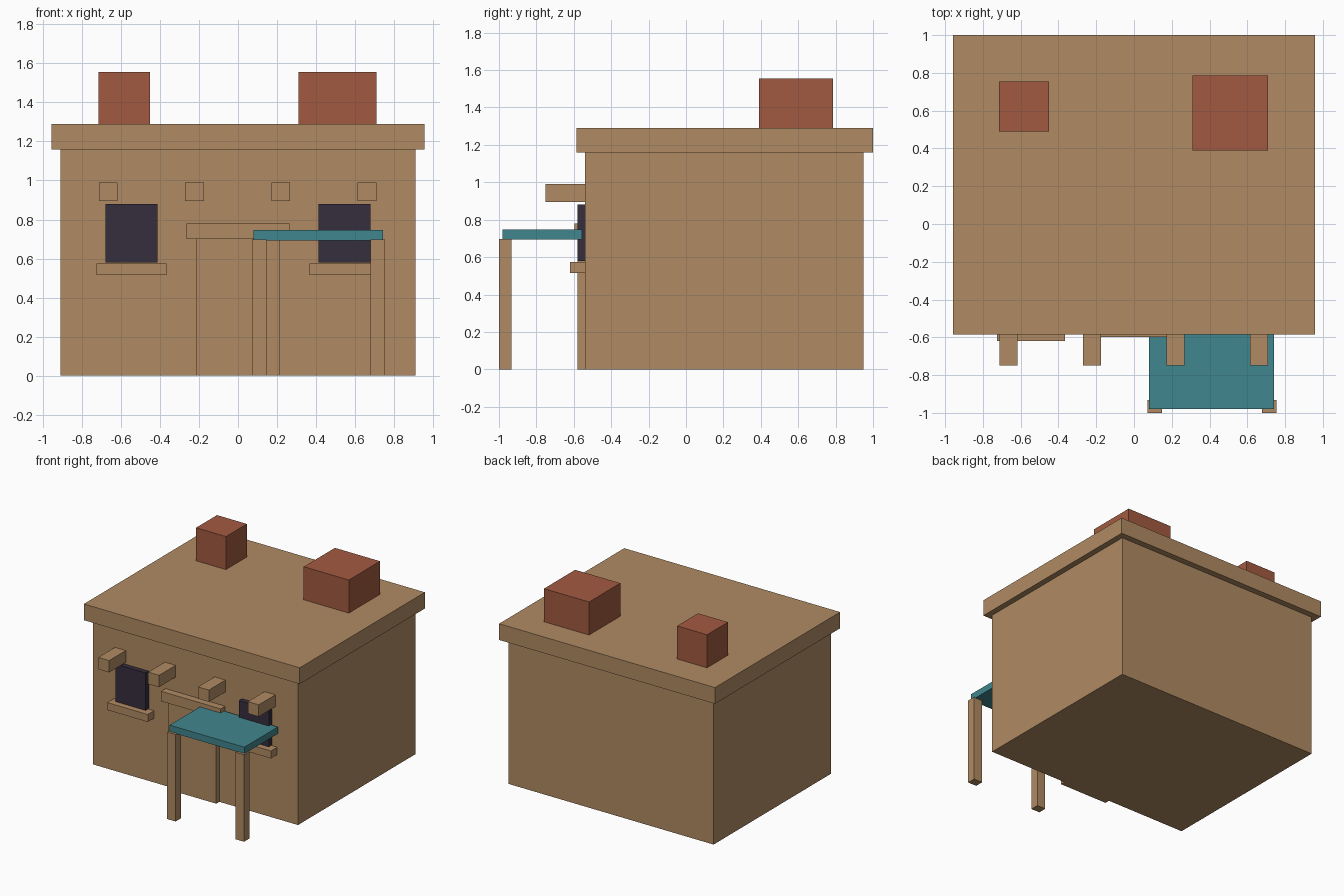
import bpy

cube = bpy.data.objects.get("Cube")
if cube:
    bpy.data.objects.remove(cube, do_unlink=True)


def material(name, rgb):
    mat = bpy.data.materials.new(name)
    mat.use_nodes = True
    mat.diffuse_color = (*rgb, 1)
    bsdf = next(n for n in mat.node_tree.nodes if n.type == 'BSDF_PRINCIPLED')
    bsdf.inputs["Base Color"].default_value = (*rgb, 1)
    return mat


adobe = material("tan adobe", (0.434, 0.258, 0.125))
brick = material("red brick", (0.36, 0.102, 0.053))
cloth = material("teal cloth", (0.051, 0.238, 0.27))
glass = material("dark glass", (0.037, 0.026, 0.047))


def box(name, x, y, z, mat):
    """Box from (min, max) ranges on each axis."""
    bpy.ops.mesh.primitive_cube_add(size=1, location=[sum(r) / 2 for r in (x, y, z)])
    ob = bpy.context.object
    ob.name = name
    ob.scale = [r[1] - r[0] for r in (x, y, z)]
    bpy.ops.object.transform_apply(location=False, rotation=False, scale=True)
    ob.data.materials.append(mat)
    return ob


WALL = -0.54  # front wall plane

# House body and overhanging flat roof
box("house_body", (-0.91, 0.91), (WALL, 0.95), (0, 1.16), adobe)
box("roof_slab", (-0.957, 0.957), (-0.585, 1.0), (1.16, 1.29), adobe)

# Rooftop chimneys
box("small_chimney", (-0.715, -0.45), (0.49, 0.755), (1.29, 1.555), brick)
box("large_chimney", (0.31, 0.71), (0.39, 0.785), (1.29, 1.555), brick)

# Protruding roof beams
for i in range(4):
    x = -0.665 + i * 0.442
    box(f"roof_beam_{i + 1}", (x - 0.048, x + 0.048), (-0.75, WALL), (0.895, 0.99), adobe)

# Windows with sills
for side, x in (("right", -0.546), ("left", 0.546)):
    box(f"{side}_window", (x - 0.133, x + 0.133), (-0.58, WALL), (0.58, 0.88), glass)
    box(f"{side}_window_sill", (x - 0.18, x + 0.18), (-0.62, WALL), (0.515, 0.575), adobe)

# Door and lintel
box("door", (-0.213, 0.213), (-0.58, WALL), (0, 0.7), adobe)
box("door_lintel", (-0.265, 0.265), (-0.597, WALL), (0.7, 0.78), adobe)

# Awning on two posts
box("awning", (0.08, 0.742), (-0.98, -0.555), (0.693, 0.747), cloth)
for side, x in (("right", 0.109), ("left", 0.716)):
    box(f"{side}_awning_post", (x - 0.038, x + 0.038), (-1.0, -0.932), (0, 0.697), adobe)
